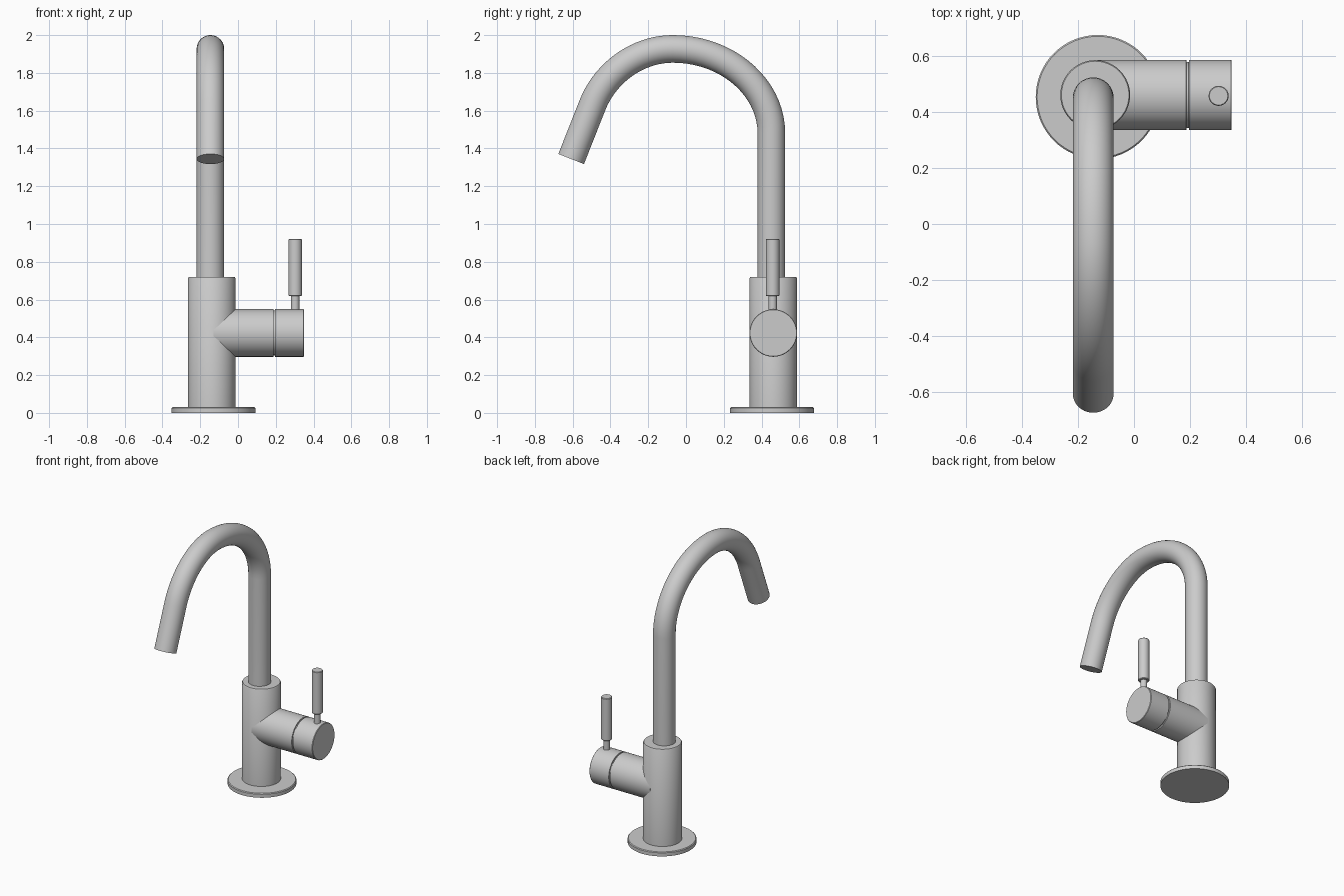
import bpy, bmesh, math
from mathutils import Vector
from mathutils.geometry import interpolate_bezier

if "Cube" in bpy.data.objects:
    bpy.data.objects.remove(bpy.data.objects["Cube"])


def loft(name, rings, sides=48):
    """Bridge circular rings given as (centre, direction, radius), capped at both ends."""
    bm = bmesh.new()
    loops = []
    for centre, direction, radius in rings:
        d = Vector(direction).normalized()
        u = Vector((0, 1, 0)) if abs(d.x) > 0.9 else Vector((1, 0, 0))
        v = d.cross(u)
        loops.append([bm.verts.new(Vector(centre) + radius * (u * math.cos(a) + v * math.sin(a)))
                      for a in (2 * math.pi * i / sides for i in range(sides))])
    for a, b in zip(loops, loops[1:]):
        for i in range(sides):
            j = (i + 1) % sides
            bm.faces.new((a[i], a[j], b[j], b[i]))
    bm.faces.new(loops[0][::-1])
    bm.faces.new(loops[-1])
    bmesh.ops.recalc_face_normals(bm, faces=bm.faces)
    mesh = bpy.data.meshes.new(name)
    bm.to_mesh(mesh)
    bm.free()
    obj = bpy.data.objects.new(name, mesh)
    bpy.context.collection.objects.link(obj)
    bpy.ops.object.select_all(action='DESELECT')
    obj.select_set(True)
    bpy.context.view_layer.objects.active = obj
    bpy.ops.object.shade_smooth_by_angle(angle=math.radians(35))
    return obj


def upright(name, x, y, profile, sides=48):
    return loft(name, [((x, y, z), (0, 0, 1), r) for r, z in profile], sides)


# Base flange and vertical body
upright("base_flange", -0.13, 0.455,
        [(0.222, 0), (0.222, 0.025), (0.217, 0.03)], 64)
upright("body", -0.139, 0.462, [(0.125, 0.02), (0.125, 0.714), (0.121, 0.72)])

# Side valve with a narrow groove before the turning end
valve = [(0.126, -0.13), (0.126, 0.187), (0.118, 0.188), (0.118, 0.196),
         (0.126, 0.197), (0.126, 0.347), (0.123, 0.35)]
loft("side_valve", [((x, 0.462, 0.423), (1, 0, 0), r) for r, x in valve])

# Lever handle on a thin neck
upright("lever_neck", 0.303, 0.459, [(0.022, 0.52), (0.022, 0.63)], 24)
upright("lever_handle", 0.303, 0.459,
        [(0.032, 0.618), (0.036, 0.622), (0.036, 0.917), (0.033, 0.921)], 24)

# Gooseneck spout: straight riser, two bezier arcs, straight outlet
arcs = [((0.452, 1.48), (0.452, 1.726), (0.217, 1.927), (-0.07, 1.927)),
        ((-0.07, 1.927), (-0.25, 1.927), (-0.424, 1.808), (-0.495, 1.63))]
path = [Vector((-0.146, 0.452, 0.70))]
for arc in arcs:
    points = interpolate_bezier(*[Vector((-0.146, y, z)) for y, z in arc], 20)
    path += points if len(path) == 1 else points[1:]
path.append(Vector((-0.146, -0.608, 1.344)))
rings = []
for i, p in enumerate(path):
    before = (p - path[i - 1]).normalized() if i > 0 else Vector()
    after = (path[i + 1] - p).normalized() if i < len(path) - 1 else Vector()
    rings.append((p, before + after, 0.073))
loft("spout", rings, 40)
